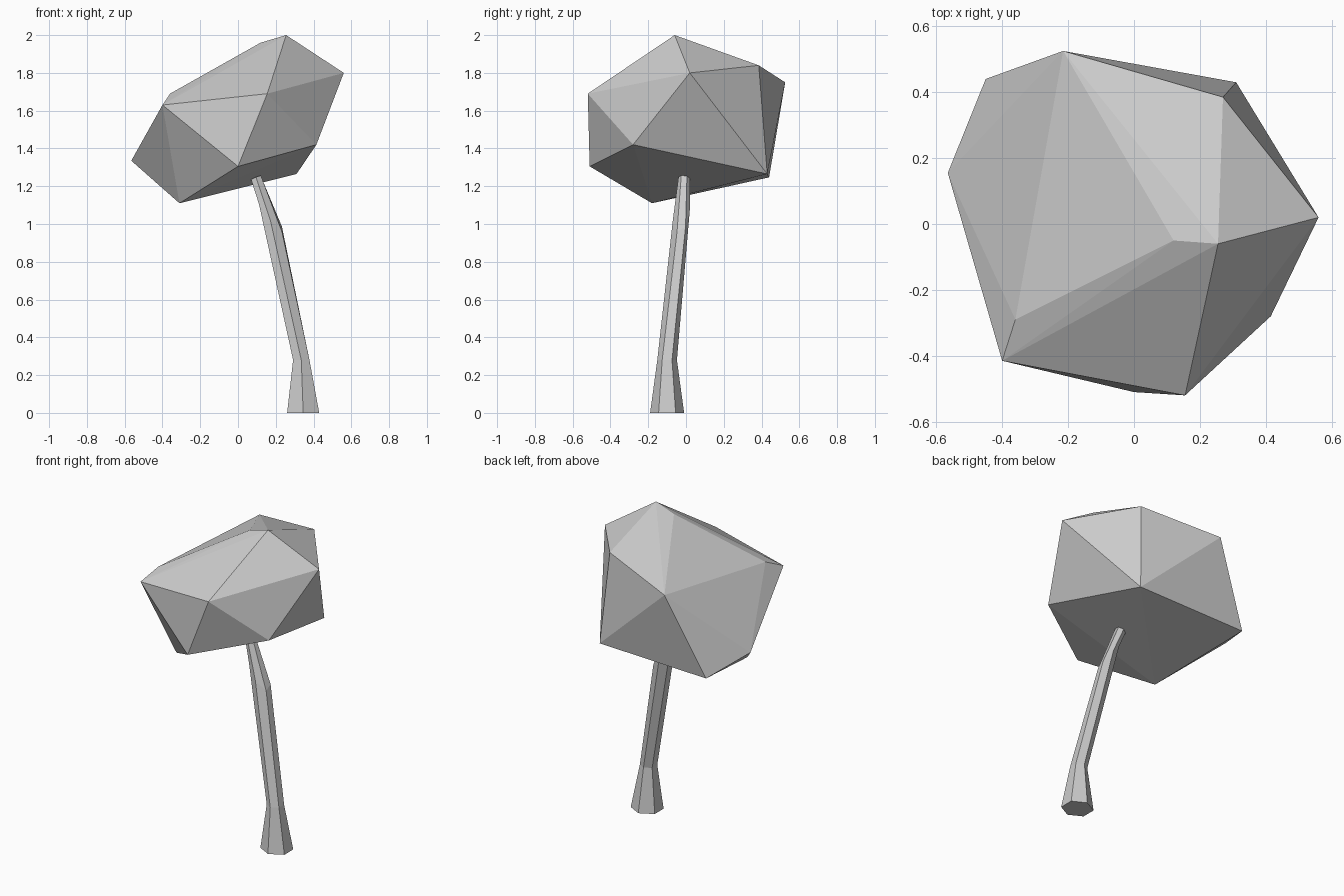
import bpy, bmesh, math
from mathutils import Vector

cube = bpy.data.objects.get("Cube")
if cube:
    bpy.data.objects.remove(cube, do_unlink=True)

grey = bpy.data.materials.new("plain_grey")
grey.use_nodes = True
colour = (0.6, 0.6, 0.6, 1)
grey.diffuse_color = colour
grey.node_tree.nodes["Principled BSDF"].inputs["Base Color"].default_value = colour


def add_object(name, bm):
    """Turn a bmesh into a flat shaded object."""
    bmesh.ops.recalc_face_normals(bm, faces=bm.faces[:])
    mesh = bpy.data.meshes.new(name)
    bm.to_mesh(mesh)
    bm.free()
    mesh.materials.append(grey)
    obj = bpy.data.objects.new(name, mesh)
    bpy.context.collection.objects.link(obj)
    return obj


# Crown: a faceted boulder-like hull wrapped around its corner points
crown_corners = [
    # peak and upper ridge
    (0.255, -0.06, 2.0), (0.12, -0.05, 1.96), (0.56, 0.02, 1.80),
    (0.27, 0.385, 1.84), (-0.215, 0.525, 1.75),
    # upper front
    (0.155, -0.52, 1.69), (-0.40, -0.415, 1.63), (-0.36, -0.29, 1.69),
    # lower rim
    (0.415, -0.28, 1.42), (0.31, 0.43, 1.265), (-0.45, 0.44, 1.247),
    (-0.565, 0.155, 1.335), (-0.31, -0.18, 1.11), (0.0, -0.51, 1.305),
]
bm = bmesh.new()
for corner in crown_corners:
    bm.verts.new(corner)
bmesh.ops.convex_hull(bm, input=bm.verts[:])
add_object("crown", bm)

# Trunk: six-sided leaning tube, each ring as centre, radii, slopes in x and y
trunk_rings = [
    ((0.345, -0.10, 0.0), (0.098, 0.09), (0, 0)),
    ((0.335, -0.10, 0.28), (0.05, 0.052), (0, 0)),
    ((0.172, -0.025, 1.045), (0.07, 0.045), (-1.2, 0.6)),
    ((0.095, -0.01, 1.245), (0.03, 0.03), (0.4, -0.1)),
]
SIDES = 6
bm = bmesh.new()
rings = []
for centre, radii, slope in trunk_rings:
    ring = []
    for i in range(SIDES):
        angle = math.tau * i / SIDES - math.pi / 2
        dx, dy = radii[0] * math.cos(angle), radii[1] * math.sin(angle)
        offset = Vector((dx, dy, dx * slope[0] + dy * slope[1]))
        ring.append(bm.verts.new(Vector(centre) + offset))
    rings.append(ring)
for low, high in zip(rings, rings[1:]):
    for i in range(SIDES):
        j = (i + 1) % SIDES
        bm.faces.new((low[i], low[j], high[j], high[i]))
bm.faces.new(rings[0])
bm.faces.new(rings[-1])
add_object("trunk", bm)
